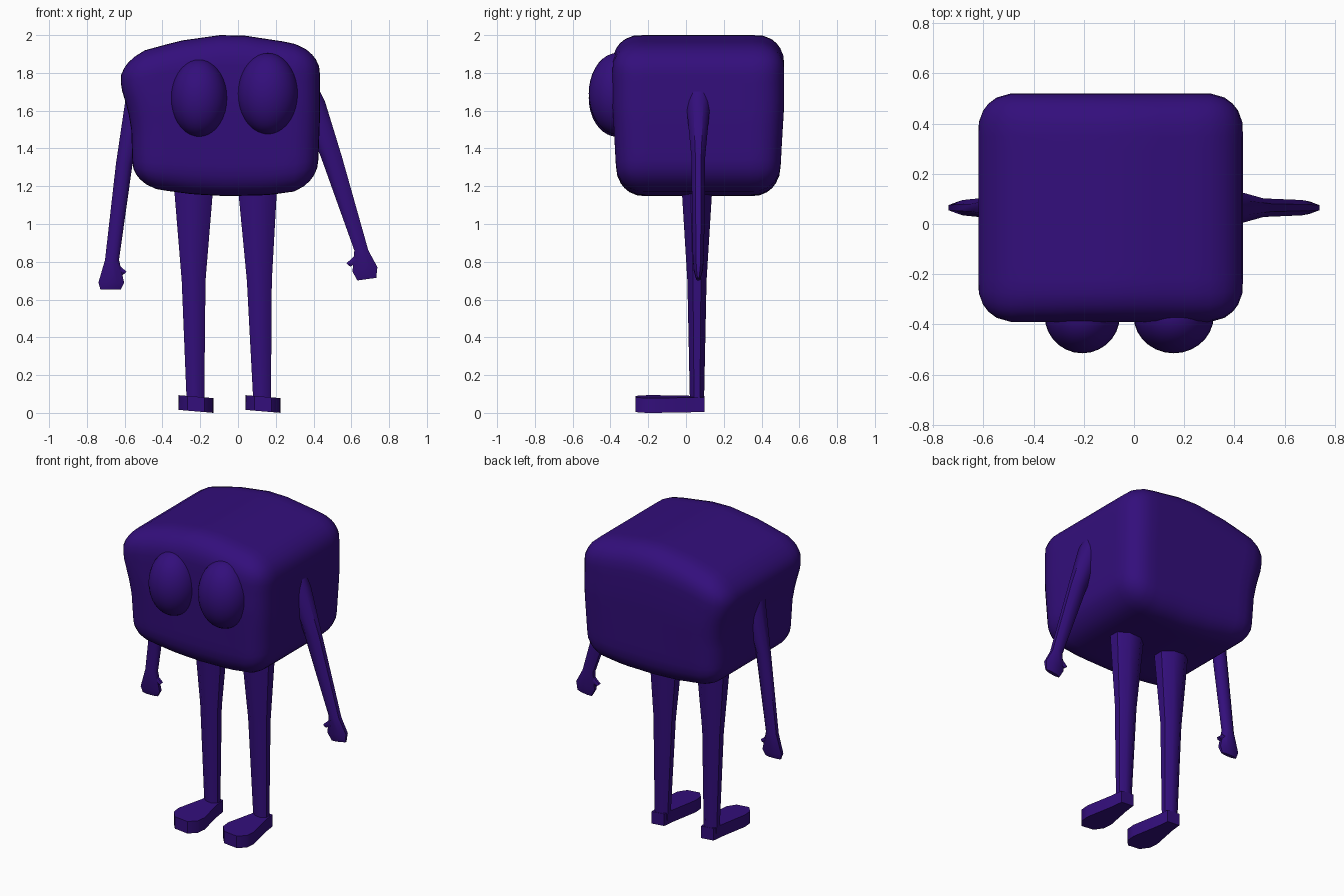
import bpy, bmesh, math
from mathutils import Vector

if "Cube" in bpy.data.objects:
    bpy.data.objects.remove(bpy.data.objects["Cube"])

purple = bpy.data.materials.new("deep purple")
purple.diffuse_color = (0.033, 0.0045, 0.2, 1)
purple.use_nodes = True
purple.node_tree.nodes["Principled BSDF"].inputs["Base Color"].default_value = purple.diffuse_color


def finish(bm, name, angle=40):
    """Turn a bmesh into a coloured object, smooth except at sharp edges."""
    bmesh.ops.recalc_face_normals(bm, faces=bm.faces[:])
    mesh = bpy.data.meshes.new(name)
    bm.to_mesh(mesh)
    bm.free()
    mesh.materials.append(purple)
    ob = bpy.data.objects.new(name, mesh)
    bpy.context.collection.objects.link(ob)
    bpy.ops.object.select_all(action='DESELECT')
    bpy.context.view_layer.objects.active = ob
    ob.select_set(True)
    bpy.ops.object.shade_smooth_by_angle(angle=math.radians(angle))
    return ob


def loft(name, rings, sides=8, y=0.065):
    """Tube through level rings given as (x, z, radius x, radius y, tilt)."""
    bm = bmesh.new()
    loops = []
    for x, z, rx, ry, tilt in rings:
        loop = []
        for i in range(sides):
            a = math.tau * (i + 0.5) / sides
            c, s = math.cos(a) / math.cos(math.pi / sides), math.sin(a)
            loop.append(bm.verts.new((x + rx * c, y + ry * s, z + tilt * c)))
        loops.append(loop)
    for a, b in zip(loops, loops[1:]):
        for i in range(sides):
            j = (i + 1) % sides
            bm.faces.new((a[i], a[j], b[j], b[i]))
    bm.faces.new(loops[0])
    bm.faces.new(loops[-1])
    return finish(bm, name, 50)


def interp(t, pts):
    """Piecewise linear curve."""
    if t <= pts[0][0]:
        return pts[0][1]
    for (a, va), (b, vb) in zip(pts, pts[1:]):
        if t <= b:
            return va + (vb - va) * (t - a) / (b - a)
    return pts[-1][1]


# Body: rounded block, warped to a domed top, sagging base and leaning side
TOP = [(-1, 1.87), (-0.75, 1.92), (-0.4, 1.97), (0, 2.0), (0.25, 1.997),
       (0.65, 1.965), (1, 1.925)]
BASE = [(-1, 1.21), (-0.7, 1.18), (-0.35, 1.157), (0, 1.148), (0.45, 1.152),
        (0.75, 1.172), (1, 1.205)]
LEFT = [(1.2, -0.555), (1.5, -0.565), (1.6, -0.582), (1.72, -0.618), (1.8, -0.625)]
half = Vector((0.525, 0.455, 0.41))
bm = bmesh.new()
bmesh.ops.create_cube(bm, size=2)
bmesh.ops.subdivide_edges(bm, edges=bm.edges[:], cuts=15, use_grid_fill=True)
R = 0.14
for v in bm.verts:
    p = Vector([v.co[i] * half[i] for i in range(3)])
    core = Vector([max(-half[i] + R, min(half[i] - R, p[i])) for i in range(3)])
    d = p - core
    if d.length > 1e-6:
        p = core + d.normalized() * R
    u, w = p.x / half.x, (p.z / half.z + 1) / 2
    lo, hi = interp(u, BASE), interp(u, TOP)
    z = lo + (hi - lo) * w
    left, right = interp(z, LEFT), 0.42 + 0.014 * min(1, w * 2)
    taper = 0.94 + 0.06 * min(1, w / 0.6)
    v.co = (left + (right - left) * (u + 1) / 2, 0.065 + p.y * taper, z)
finish(bm, "body", 60)

# Eyes: tall bulging ovals on the front
for name, x, z, rx, rz in (("left_eye", -0.206, 1.667, 0.15, 0.205),
                           ("right_eye", 0.158, 1.69, 0.16, 0.215)):
    bm = bmesh.new()
    bmesh.ops.create_uvsphere(bm, u_segments=28, v_segments=18, radius=1)
    for v in bm.verts:
        v.co = (x + v.co.x * rx, -0.365 + v.co.y * 0.15, z + v.co.z * rz)
    finish(bm, name)

# Arms, each running into a flat mitten hand
loft("right_arm", [(0.33, 1.79, 0.06, 0.06, 0), (0.385, 1.65, 0.075, 0.07, 0),
                   (0.493, 1.36, 0.056, 0.04, 0), (0.653, 0.86, 0.037, 0.033, 0),
                   (0.672, 0.76, 0.066, 0.027, 0.012), (0.682, 0.708, 0.05, 0.012, 0.007)])
loft("left_arm", [(-0.50, 1.79, 0.06, 0.06, 0), (-0.525, 1.65, 0.072, 0.07, 0),
                  (-0.602, 1.32, 0.044, 0.04, 0), (-0.667, 0.81, 0.037, 0.033, 0),
                  (-0.671, 0.69, 0.068, 0.027, 0), (-0.675, 0.652, 0.053, 0.012, 0)])

# Thumbs: short stubs pointing inward
for name, x, z, s in (("right_thumb", 0.642, 0.82, -1), ("left_thumb", -0.658, 0.775, 1)):
    loft(name, [(x, z, 0.012, 0.02, 0.024 * s), (x + 0.035 * s, z - 0.02, 0.01, 0.016, 0.012 * s),
                (x + 0.058 * s, z - 0.037, 0.011, 0.013, 0.009 * s)], 6)

# Legs: tapered columns
loft("right_leg", [(0.102, 1.25, 0.105, 0.09, 0), (0.104, 1.15, 0.1, 0.085, 0),
                   (0.113, 0.7, 0.066, 0.055, 0), (0.128, 0.04, 0.046, 0.04, 0)], y=0.058)
loft("left_leg", [(-0.236, 1.25, 0.105, 0.09, 0), (-0.235, 1.15, 0.1, 0.085, 0),
                  (-0.235, 0.7, 0.063, 0.055, 0), (-0.225, 0.04, 0.046, 0.04, 0)], y=0.058)

# Feet: flat wedges, narrow at the heel with a clipped toe, slightly tilted
OUTLINE = [(-0.045, 0.098), (0.045, 0.098), (0.055, 0.02), (0.092, -0.16), (0.086, -0.22),
           (0.045, -0.268), (-0.045, -0.268), (-0.086, -0.22), (-0.092, -0.16), (-0.055, 0.02)]
for name, x in (("right_foot", 0.133), ("left_foot", -0.222)):
    bm = bmesh.new()
    face = bm.faces.new([bm.verts.new((x + px, py, 0.008 - px * 0.085)) for px, py in OUTLINE])
    up = bmesh.ops.extrude_face_region(bm, geom=[face])["geom"]
    bmesh.ops.translate(bm, vec=(0, 0, 0.078),
                        verts=[g for g in up if isinstance(g, bmesh.types.BMVert)])
    finish(bm, name, 35)
